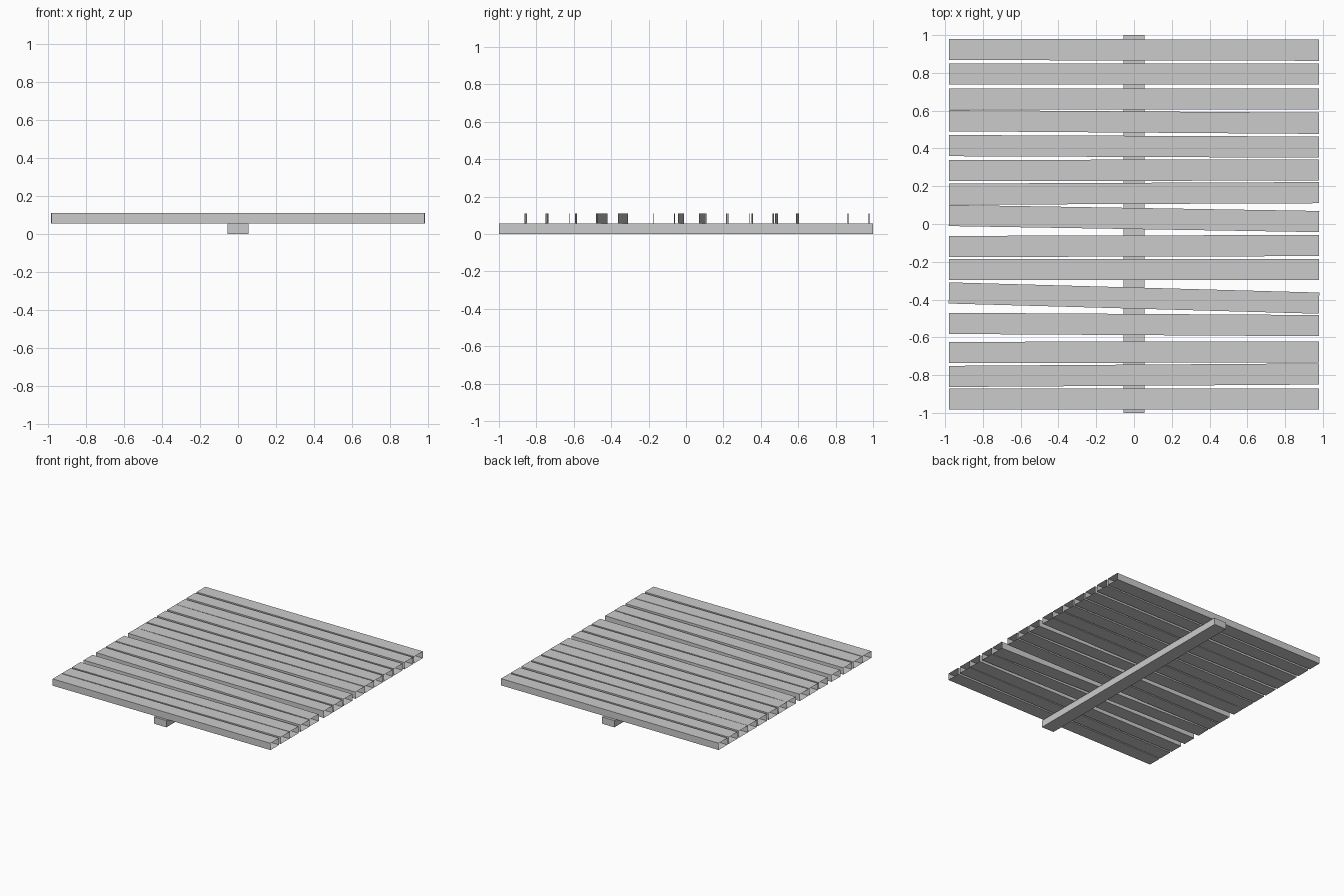
import bpy
import bmesh
import math
from mathutils import Matrix

cube = bpy.data.objects.get("Cube")
if cube:
    bpy.data.objects.remove(cube, do_unlink=True)

grey = bpy.data.materials.new("plain grey")
grey.use_nodes = True
colour = (0.6, 0.6, 0.6, 1)
grey.diffuse_color = colour
grey.node_tree.nodes["Principled BSDF"].inputs["Base Color"].default_value = colour

THICK = 0.055
PLANK_LENGTH = 1.96
PLANK_WIDTH = 0.112


def box(name, size, location, turn=0, open_ends=False):
    """Box resting at the given location, optionally without its x ends."""
    bm = bmesh.new()
    bmesh.ops.create_cube(bm, size=1, matrix=Matrix.Diagonal((*size, 1)))
    if open_ends:
        ends = [f for f in bm.faces if abs(f.normal.x) > 0.9]
        bmesh.ops.delete(bm, geom=ends, context='FACES_ONLY')
    mesh = bpy.data.meshes.new(name)
    bm.to_mesh(mesh)
    bm.free()
    mesh.materials.append(grey)
    obj = bpy.data.objects.new(name, mesh)
    obj.location = location
    obj.rotation_euler.z = turn
    bpy.context.collection.objects.link(obj)
    return obj


# Support beam running front to back under the planks
box("support_beam", (0.112, 2, THICK), (0, 0, THICK / 2))

# Planks, each given by the y of its right-hand and left-hand end centres
plank_ends = [
    (0.924, 0.920), (0.794, 0.794), (0.661, 0.661), (0.547, 0.533),
    (0.415, 0.407), (0.283, 0.286), (0.158, 0.166), (0.045, 0.013),
    (-0.119, -0.114), (-0.241, -0.241), (-0.365, -0.419), (-0.526, -0.538),
    (-0.680, -0.677), (-0.807, -0.794), (-0.926, -0.926),
]
for i, (start, end) in enumerate(plank_ends, 1):
    box(f"plank_{i}", (PLANK_LENGTH, PLANK_WIDTH, THICK),
        (0, (start + end) / 2, THICK * 1.5),
        turn=math.atan2(end - start, PLANK_LENGTH), open_ends=True)
